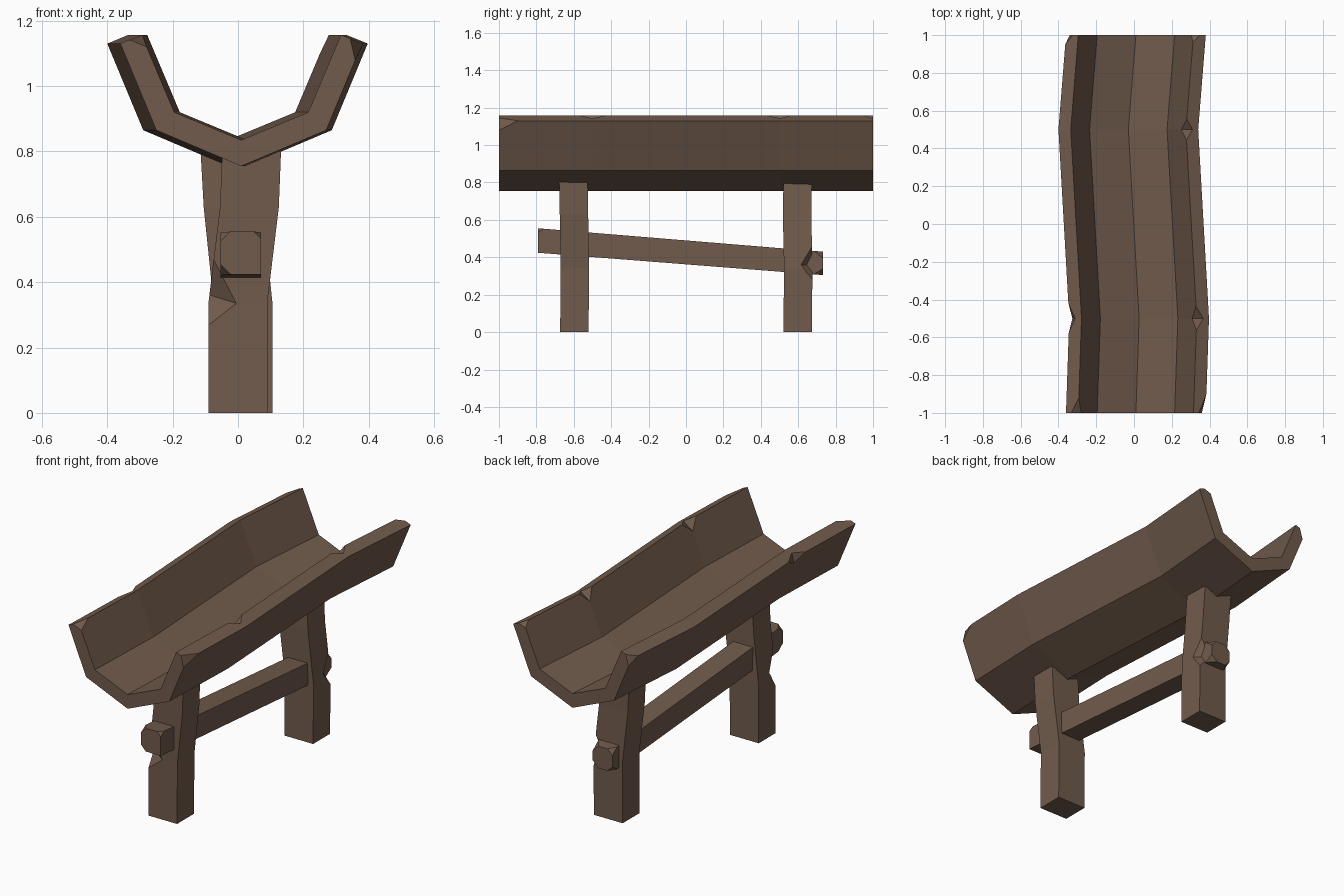
import bpy, bmesh
from mathutils import Vector as V

if "Cube" in bpy.data.objects:
    bpy.data.objects.remove(bpy.data.objects["Cube"])

wood = bpy.data.materials.new("brown wood")
wood.diffuse_color = (0.165, 0.105, 0.072, 1)
wood.use_nodes = True
wood.node_tree.nodes["Principled BSDF"].inputs["Base Color"].default_value = wood.diffuse_color


def add(name, bm):
    bmesh.ops.recalc_face_normals(bm, faces=bm.faces[:])
    me = bpy.data.meshes.new(name)
    bm.to_mesh(me)
    bm.free()
    ob = bpy.data.objects.new(name, me)
    bpy.context.collection.objects.link(ob)
    me.materials.append(wood)
    return ob


def loft(name, rings, cuts):
    """Skin a list of rings, close both ends, then remove the chips."""
    bm = bmesh.new()
    vs = [[bm.verts.new(p) for p in r] for r in rings]
    n = len(vs[0])
    for a, b in zip(vs, vs[1:]):
        for i in range(n):
            bm.faces.new((a[i], a[(i + 1) % n], b[(i + 1) % n], b[i]))
    bm.faces.new(vs[0])
    bm.faces.new(vs[-1])
    ob = add(name, bm)
    # all chips as one cutter of separate tetrahedra
    cb = bmesh.new()
    for pts in cuts:
        t = bmesh.new()
        q = [t.verts.new(p) for p in pts]
        for f in ((0, 1, 2), (0, 1, 3), (0, 2, 3), (1, 2, 3)):
            t.faces.new([q[i] for i in f])
        bmesh.ops.recalc_face_normals(t, faces=t.faces[:])
        tmp = bpy.data.meshes.new("tmp")
        t.to_mesh(tmp)
        t.free()
        cb.from_mesh(tmp)
        bpy.data.meshes.remove(tmp)
    cutter = add("chip_cutter", cb)
    cutter.hide_render = True
    mod = ob.modifiers.new("chips", 'BOOLEAN')
    mod.operation = 'DIFFERENCE'
    mod.solver = 'EXACT'
    mod.object = cutter
    dg = bpy.context.evaluated_depsgraph_get()
    me = bpy.data.meshes.new_from_object(ob.evaluated_get(dg))
    ob.modifiers.clear()
    ob.data = me
    bpy.data.objects.remove(cutter)
    return ob


def corner(c, ends, dists):
    """Corner chip: cut distances from c towards three neighbours."""
    c = V(c)
    p = [c + (V(e) - c).normalized() * d for e, d in zip(ends, dists)]
    m = (p[0] + p[1] + p[2]) / 3
    return [m + (x - m) * 1.5 for x in p + [c]]


def notch(e1, e2, f1, f2):
    """Edge chip between e1 and e2, reaching f1 and f2 on the two faces."""
    m = (V(f1) + V(f2)) / 2
    return [m + (V(x) - m) * 1.4 for x in (e1, e2, f1, f2)]


# Trough: V-shaped channel swept along a slightly wavy line
half = [(0.26, 0.865), (0.37, 1.13), (0.305, 1.157), (0.205, 0.92)]
profile = [(0, 0.755)] + half + [(0, 0.835)] + [(-x, z) for x, z in half[::-1]]
bend = {-1: 0.01, -0.5: 0.027, 0.5: -0.03, 1: 0.01}
rings = [[(x + o, y, z) for x, z in profile] for y, o in bend.items()]


def trough_corner(side, end, outer, dists):
    def pt(i, y):
        return (side * half[i][0] + bend[y], y, half[i][1])
    i, top, down = (1, 2, 0) if outer else (2, 1, 3)
    return corner(pt(i, end), [pt(i, end / 2), pt(top, end), pt(down, end)], dists)


cuts = [trough_corner(-1, 1, True, (0.05, 0.04, 0.05)),
        trough_corner(1, -1, True, (0.10, 0.04, 0.055)),
        trough_corner(-1, -1, False, (0.08, 0.04, 0.04)),
        trough_corner(1, 1, False, (0.04, 0.035, 0.03))]
for y in (0.5, -0.5):
    o = bend[y]
    cuts.append(notch((0.305 + o, y - 0.06, 1.157), (0.305 + o, y + 0.06, 1.157),
                      (0.34 + o, y, 1.1425), (0.281 + o, y, 1.10)))
o = bend[-0.5]
cuts.append(notch((-0.37 + o, -0.57, 1.13), (-0.37 + o, -0.43, 1.13),
                  (-0.338 + o, -0.5, 1.1433), (-0.353 + o, -0.5, 1.09)))
loft("trough", rings, cuts)


# Legs: bent square posts, each with a chip on one outer edge
def leg(name, y0, path, cut):
    rings = [[(dx + a * 0.09, y0 + dy + b * 0.076, z)
              for a, b in ((-1, -1), (1, -1), (1, 1), (-1, 1))] for dx, dy, z in path]
    loft(name, rings, [cut])


leg("front_leg", -0.597,
    [(0, 0, 0), (0, 0.003, 0.34), (0.035, -0.002, 0.63), (0.042, -0.005, 0.81)],
    notch((-0.09, -0.67, 0.27), (-0.075, -0.672, 0.47),
          (-0.005, -0.67, 0.335), (-0.085, -0.62, 0.36)))
leg("back_leg", 0.597,
    [(0.015, 0, 0), (0.015, 0.003, 0.34), (-0.015, -0.003, 0.63), (-0.025, 0, 0.81)],
    notch((0.105, 0.676, 0.28), (0.094, 0.674, 0.46),
          (0.035, 0.676, 0.36), (0.103, 0.615, 0.36)))

# Crossbar: sloping beam through both legs with chipped end corners
ends = [[(x, y, z) for x, z in ((-0.053, lo), (0.07, lo), (0.07, hi), (-0.053, hi))]
        for y, lo, hi in ((-0.79, 0.424, 0.555), (0.733, 0.305, 0.43))]
sizes = [[0.03, 0, 0.022, 0.03], [0.03, 0.035, 0.035, 0.03]]
cuts = []
for e in (0, 1):
    for i, s in enumerate(sizes[e]):
        if s:
            cuts.append(corner(ends[e][i], [ends[1 - e][i], ends[e][i - 1],
                                            ends[e][(i + 1) % 4]], (s * 1.4, s, s)))
loft("crossbar", ends, cuts)
